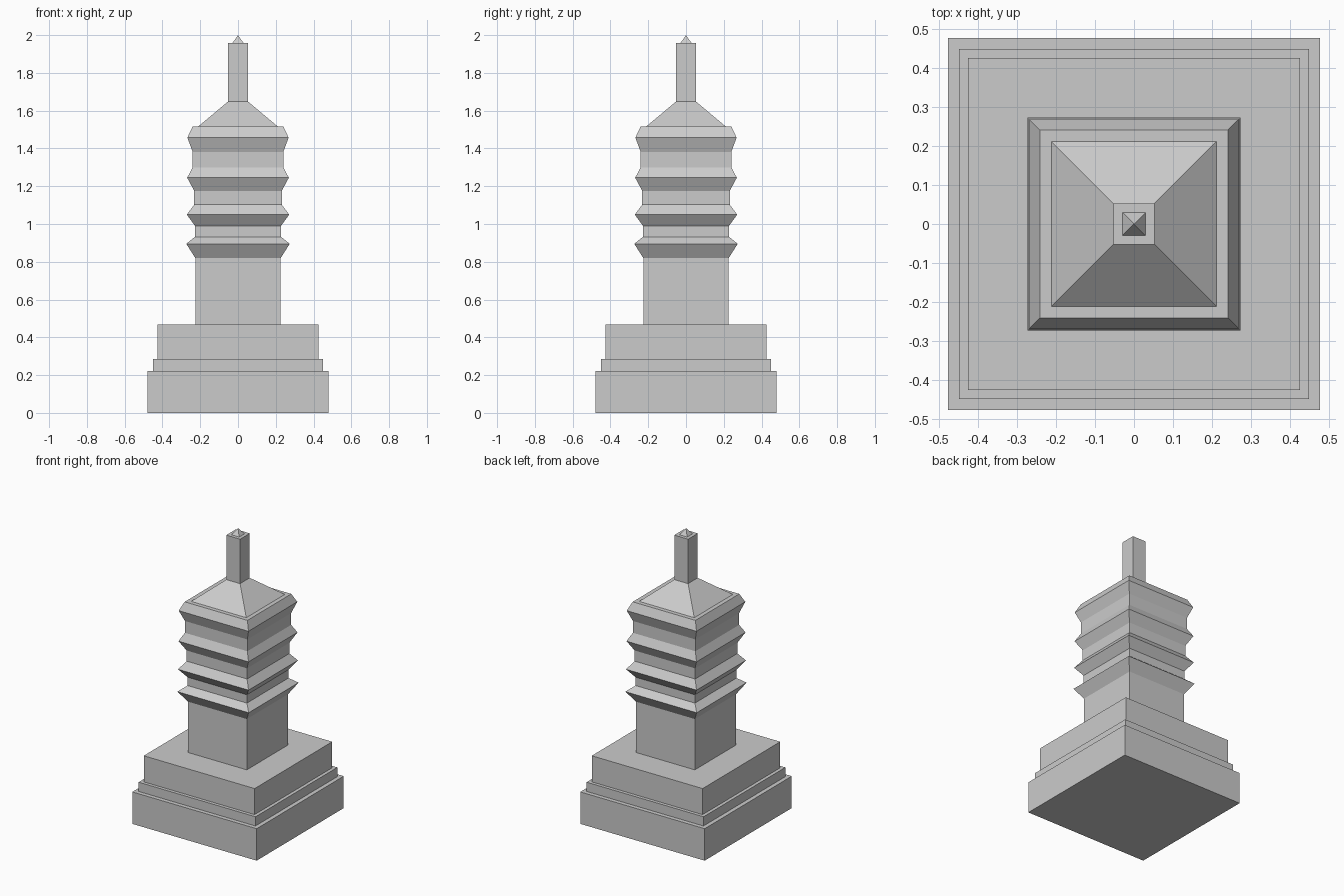
import bpy, bmesh

if "Cube" in bpy.data.objects:
    bpy.data.objects.remove(bpy.data.objects["Cube"])


def square_lathe(name, profile, cap_bottom=False, cap_top=False):
    """Sweep a (half width, height) profile around a square plan."""
    bm = bmesh.new()
    rings = [[bm.verts.new((sx * h, sy * h, z))
              for sx, sy in ((-1, -1), (1, -1), (1, 1), (-1, 1))]
             for h, z in profile]
    for a, b in zip(rings, rings[1:]):
        for i in range(4):
            j = (i + 1) % 4
            bm.faces.new((a[i], a[j], b[j], b[i]))
    if cap_bottom:
        bm.faces.new(rings[0][::-1])
    if cap_top:
        bm.faces.new(rings[-1])
    bmesh.ops.remove_doubles(bm, verts=bm.verts, dist=1e-5)
    mesh = bpy.data.meshes.new(name)
    bm.to_mesh(mesh)
    bm.free()
    obj = bpy.data.objects.new(name, mesh)
    bpy.context.collection.objects.link(obj)
    return obj


# Stepped plinth, its top running in to the foot of the tower
square_lathe("stepped_base", [
    (0.478, 0), (0.478, 0.222), (0.449, 0.222), (0.449, 0.286),
    (0.426, 0.286), (0.426, 0.467), (0.226, 0.467)], cap_bottom=True)

# Plain lower shaft
square_lathe("tower_shaft", [(0.226, 0.467), (0.226, 0.82)])

# Four flared eaves: foot width, foot z, rim width, rim z, top width, top z
eaves = [(0.226, 0.820, 0.274, 0.895, 0.228, 0.932),
         (0.228, 0.990, 0.271, 1.050, 0.232, 1.102),
         (0.232, 1.176, 0.269, 1.245, 0.240, 1.300),
         (0.240, 1.382, 0.268, 1.457, 0.241, 1.515)]
tiers = [p for e in eaves for p in (e[0:2], e[2:4], e[4:6])]
square_lathe("eave_tiers", tiers + [(0.212, 1.515)])

# Pyramid roof
square_lathe("roof", [(0.212, 1.515), (0.053, 1.648)])

# Square spire with a small pointed finial
square_lathe("spire", [(0.053, 1.648), (0.053, 1.957), (0.03, 1.957)])
bpy.ops.mesh.primitive_cone_add(vertices=4, radius1=0.03 * 2 ** 0.5, depth=0.043,
                                end_fill_type='NOTHING', location=(0, 0, 1.9785),
                                rotation=(0, 0, 0.785398))
bpy.context.object.name = "finial"
